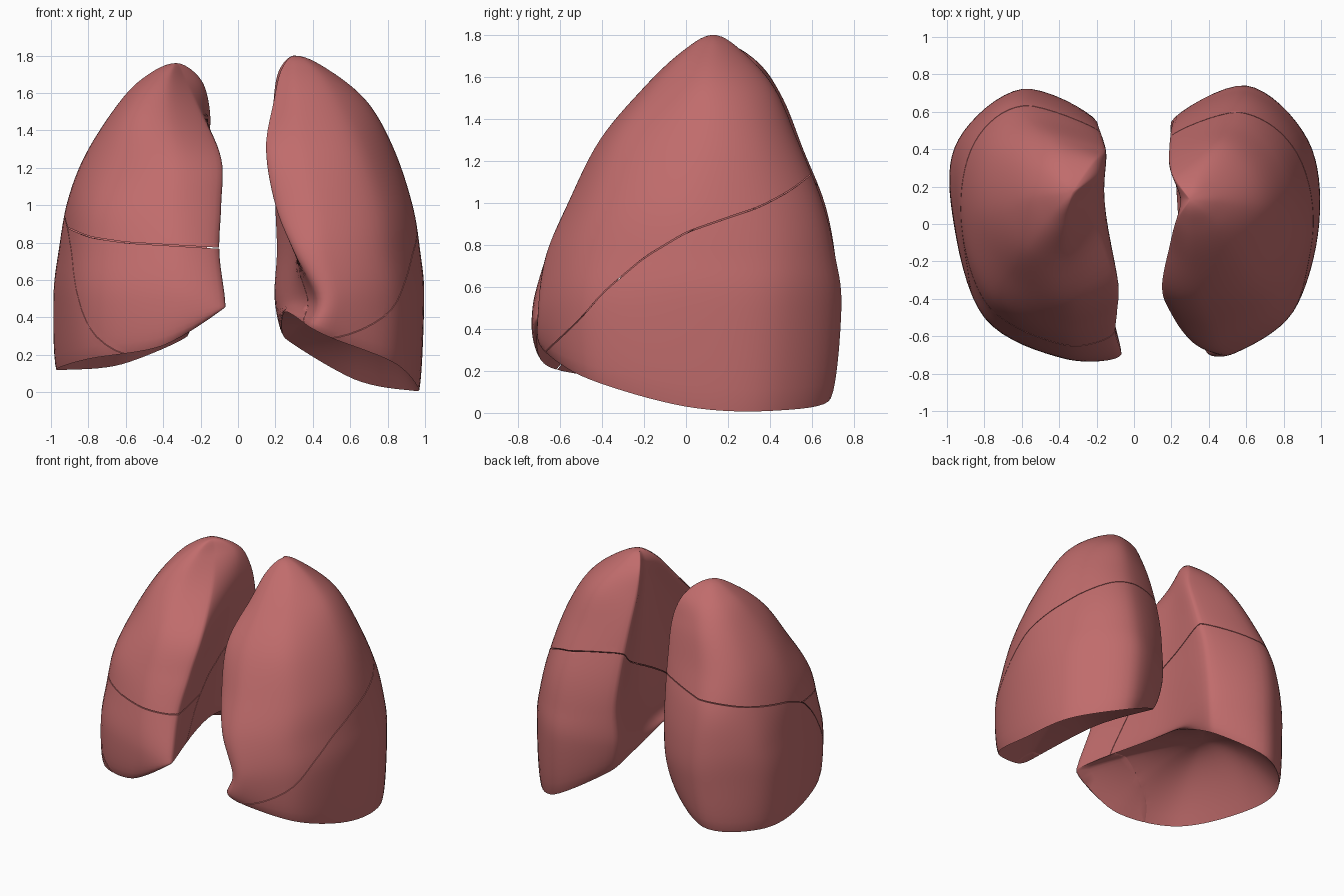
import bpy, bmesh
from mathutils import Vector

if "Cube" in bpy.data.objects:
    bpy.data.objects.remove(bpy.data.objects["Cube"])

SEG, STEP, CAP, GAP = 8, 7, 12, 0.003
# tangent strength per outline point: front border and rear inner border are crisp
TENSION = [0.35, 0.9, 1, 1, 1, 1, 0.4, 1]

mat = bpy.data.materials.new("lung pink")
mat.diffuse_color = (0.53, 0.15, 0.15, 1)
mat.use_nodes = True
mat.node_tree.nodes["Principled BSDF"].inputs["Base Color"].default_value = mat.diffuse_color

# Outline points per level: front border, front, front side, side, back side,
# back, rear inner border, inner hollow
LEFT_BASE = [(.38, -.67, .35), (.50, -.67, .29), (.83, -.46, .16), (.96, 0, .03),
             (.92, .41, .01), (.62, .69, .07), (.25, .50, .29), (.25, -.12, .43)]
LEFT = {
    0.50: [.42, -.66, .54, -.69, .85, -.47, .99, 0, .93, .45, .60, .74, .20, .54, .28, 0],
    0.75: [.30, -.61, .47, -.66, .80, -.47, .97, -.02, .90, .45, .60, .71, .21, .55, .31, .04],
    1.00: [.20, -.48, .42, -.56, .76, -.40, .93, 0, .85, .42, .58, .65, .20, .51, .31, .05],
    1.30: [.15, -.34, .36, -.41, .66, -.30, .83, .05, .76, .36, .52, .53, .19, .42, .29, .06],
    1.55: [.19, -.12, .32, -.20, .54, -.14, .69, .08, .63, .30, .45, .42, .19, .32, .27, .09],
    1.72: [.23, .02, .31, -.02, .43, .01, .49, .12, .44, .22, .35, .27, .22, .24, .25, .13],
}
RIGHT_BASE = [(.08, -.68, .45), (.40, -.69, .25), (.79, -.48, .18), (.96, .05, .13),
              (.92, .44, .12), (.62, .68, .15), (.27, .50, .30), (.27, 0, .52)]
RIGHT = {
    0.50: [.07, -.68, .36, -.72, .80, -.50, .97, .05, .94, .45, .60, .72, .22, .55, .24, 0],
    0.75: [.10, -.58, .36, -.66, .78, -.46, .94, 0, .92, .45, .60, .71, .20, .55, .21, .05],
    1.00: [.09, -.46, .36, -.56, .75, -.40, .91, .02, .86, .44, .60, .66, .19, .52, .19, .08],
    1.25: [.09, -.31, .35, -.42, .66, -.28, .82, .05, .77, .40, .55, .56, .17, .46, .17, .15],
    1.50: [.20, -.02, .38, -.17, .57, -.14, .67, .10, .62, .35, .45, .46, .16, .39, .16, .23],
    1.67: [.28, .12, .37, .01, .46, .02, .52, .15, .48, .28, .38, .34, .22, .33, .20, .25],
}


def hermite(a, b, ta, tb, t):
    return (a * (2*t**3 - 3*t*t + 1) + ta * (t**3 - 2*t*t + t)
            + b * (3*t*t - 2*t**3) + tb * (t**3 - t*t))


def smooth_ring(pts):
    """Closed smooth outline through the given points."""
    n = len(pts)
    tan = [(pts[(i+1) % n] - pts[i-1]) * 0.5 * TENSION[i] for i in range(n)]
    return [hermite(pts[i], pts[(i+1) % n], tan[i], tan[(i+1) % n], s / SEG)
            for i in range(n) for s in range(SEG)]


def curve_fn(*pts):
    """Interpolate through (input, height) points, with rounded corners."""
    def f(u):
        k = 0
        while k < len(pts) - 2 and u > pts[k+1][0]:
            k += 1
        (a, za), (b, zb) = pts[k], pts[k+1]
        return za + (zb - za) * (u - a) / (b - a)
    return lambda u: sum(f(u + 0.04 * k) for k in (-1, -.5, 0, .5, 1)) / 5


def build_lung(base, levels, apex, dome, mirror):
    rings = [smooth_ring([Vector(p) for p in base])]
    for z, v in levels.items():
        rings.append(smooth_ring([Vector((v[i], v[i+1], z)) for i in range(0, 16, 2)]))
    apex, dome = Vector(apex), Vector(dome)
    n = len(rings[0])
    # ghost rings turn the skin under at the rim and flatten it over the apex
    under = [p.lerp(dome, 0.2) for p in rings[0]]
    over = [Vector((2*apex.x - p.x, 2*apex.y - p.y, p.z)) for p in rings[-1]]
    ctrl = [under] + rings + [[apex] * n, over]
    skin = []
    # hollow underside
    for c in range(1, CAP):
        s = c / CAP
        ring = [dome.lerp(p, s) for p in rings[0]]
        for q, p in zip(ring, rings[0]):
            q.z = dome.z + (p.z - dome.z) * s**2
        skin.append(ring)
    # walls
    for j in range(1, len(ctrl) - 2):
        a, b, c, d = ctrl[j-1:j+3]
        for s in range(STEP):
            skin.append([hermite(b[k], c[k], (c[k] - a[k]) / 2, (d[k] - b[k]) / 2, s / STEP)
                         for k in range(n)])
    bm = bmesh.new()
    sx = -1 if mirror else 1
    new = lambda p: bm.verts.new((sx * p.x, p.y, p.z))
    vs = [[new(p) for p in r] for r in skin]
    bottom, top = new(dome), new(apex)
    for k in range(n):
        m = (k + 1) % n
        bm.faces.new((bottom, vs[0][m], vs[0][k]))
        bm.faces.new((top, vs[-1][k], vs[-1][m]))
        for r0, r1 in zip(vs, vs[1:]):
            bm.faces.new((r0[k], r0[m], r1[m], r1[k]))
    bmesh.ops.recalc_face_normals(bm, faces=bm.faces)
    # triangles keep the skin exact when it is cut
    bmesh.ops.triangulate(bm, faces=bm.faces[:])
    return bm


def split(bm, height):
    """Cut along the surface z = height(co); return the upper and lower parts."""
    parts = []
    for upper in (True, False):
        p = bm.copy()
        for v in p.verts:
            v.co.z -= height(v.co)
        cut = GAP if upper else -GAP
        res = bmesh.ops.bisect_plane(
            p, geom=p.verts[:] + p.edges[:] + p.faces[:], dist=1e-6,
            plane_co=(0, 0, cut), plane_no=(0, 0, 1),
            clear_inner=upper, clear_outer=not upper)
        rim = [e for e in res["geom_cut"] if isinstance(e, bmesh.types.BMEdge) and e.is_valid]
        bmesh.ops.holes_fill(p, edges=rim, sides=0)
        flat = lambda: [f for f in p.faces if all(abs(v.co.z - cut) < 2e-6 for v in f.verts)]
        bmesh.ops.triangulate(p, faces=flat())
        # slice the closing faces so that they follow the curved cut
        for axis, no in ((0, (1, 0, 0)), (1, (0, 1, 0))):
            for i in range(-12, 13):
                co = [0, 0, 0]
                co[axis] = i * 0.08 + 0.013
                faces = flat()
                edges = list({e for f in faces for e in f.edges})
                verts = list({v for f in faces for v in f.verts})
                bmesh.ops.bisect_plane(p, geom=verts + edges + faces, dist=1e-6,
                                       plane_co=co, plane_no=no)
        for v in p.verts:
            v.co.z += height(v.co)
        parts.append(p)
    return parts


def finish(bm, name):
    bmesh.ops.recalc_face_normals(bm, faces=bm.faces)
    me = bpy.data.meshes.new(name)
    bm.to_mesh(me)
    me.materials.append(mat)
    ob = bpy.data.objects.new(name, me)
    bpy.context.collection.objects.link(ob)
    bpy.ops.object.select_all(action='DESELECT')
    ob.select_set(True)
    bpy.context.view_layer.objects.active = ob
    bpy.ops.object.shade_smooth_by_angle(angle=0.9)


def rise(co, amount):
    """The oblique fissures climb toward the inner back."""
    return amount * max(0, .55 - abs(co.x)) * min(1, max(0, co.y / .5))


# Fissures between the lobes
left_oblique = curve_fn((-.66, .30), (-.5, .45), (-.4, .57), (-.2, .74), (0, .86),
                        (.2, .93), (.35, .98), (.5, 1.06), (.6, 1.14))
right_oblique = curve_fn((-.62, .20), (-.5, .35), (-.4, .52), (-.25, .74), (-.1, .88),
                         (.1, .96), (.5, 1.04), (.7, 1.1))
horizontal = curve_fn((-1, .92), (-.8, .83), (-.6, .80), (-.1, .77))

# Left lung: two lobes
left = build_lung(LEFT_BASE, LEFT, (.30, .13, 1.80), (.60, .05, .44), False)
upper, lower = split(left, lambda c: left_oblique(c.y) + rise(c, .35))
finish(upper, "left_upper_lobe")
finish(lower, "left_lower_lobe")

# Right lung: three lobes
right = build_lung(RIGHT_BASE, RIGHT, (.33, .17, 1.76), (.57, .05, .54), True)
front, lower = split(right, lambda c: right_oblique(c.y) + rise(c, .25))
upper, middle = split(front, lambda c: horizontal(c.x))
finish(upper, "right_upper_lobe")
finish(middle, "right_middle_lobe")
finish(lower, "right_lower_lobe")
